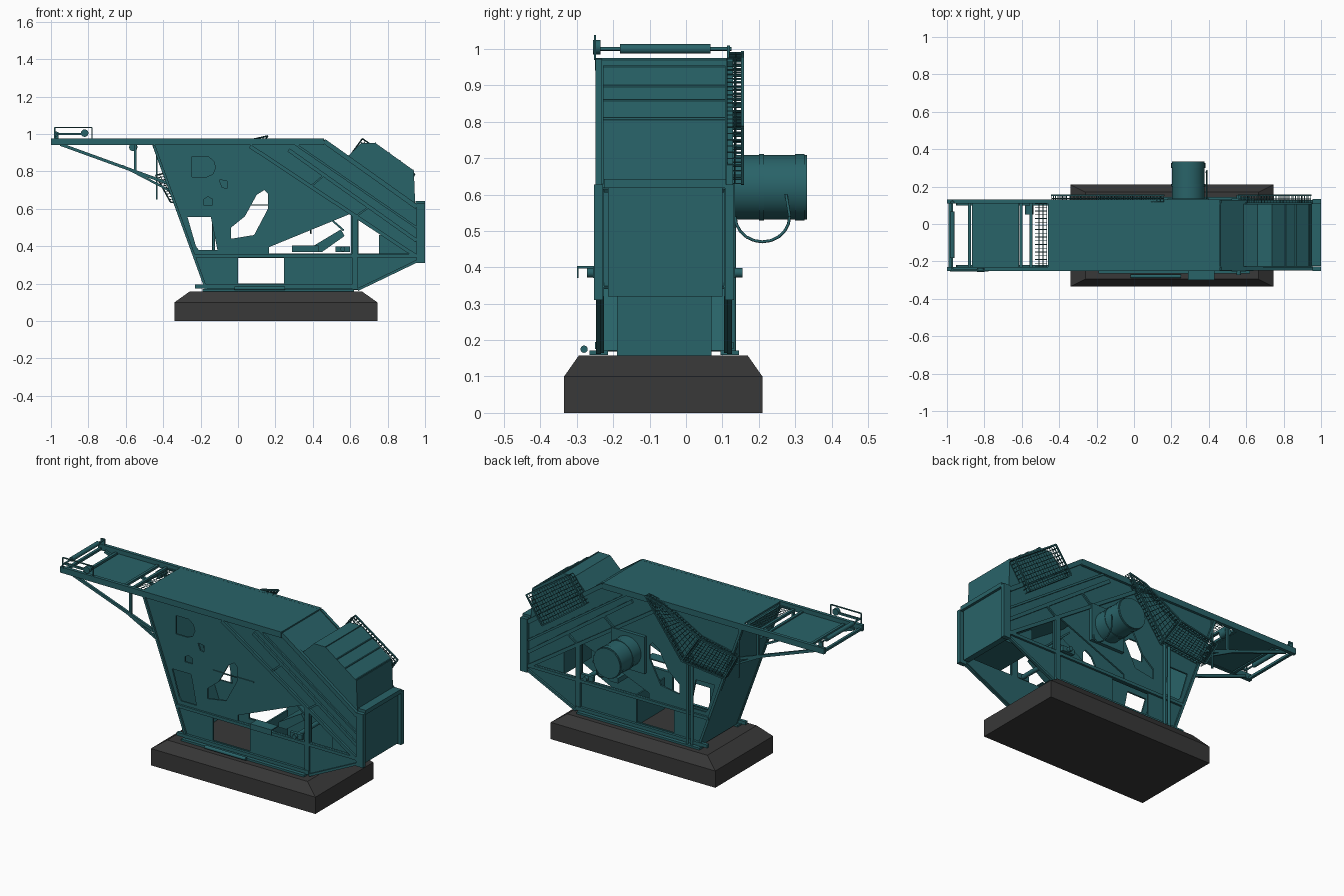
import bpy, bmesh, math
from mathutils import Vector

YC, HALF = -0.06, 0.18          # centre plane and half width of the machine body


def material(name, col):
    m = bpy.data.materials.new(name)
    m.diffuse_color = (*col, 1)
    return m


TEAL = material("teal_paint", (0.022, 0.125, 0.14))
DARK = material("dark_concrete", (0.04, 0.04, 0.04))


def add(name, mesh, mat=TEAL):
    ob = bpy.data.objects.new(name, mesh)
    bpy.context.collection.objects.link(ob)
    mesh.materials.clear()
    mesh.materials.append(mat)
    return ob


def box(name, x0, x1, y0, y1, z0, z1):
    bm = bmesh.new()
    bmesh.ops.create_cube(bm, size=1)
    for v in bm.verts:
        v.co = Vector(((x0 + x1) / 2 + v.co.x * (x1 - x0), (y0 + y1) / 2 + v.co.y * (y1 - y0),
                       (z0 + z1) / 2 + v.co.z * (z1 - z0)))
    me = bpy.data.meshes.new(name)
    bm.to_mesh(me)
    bm.free()
    return add(name, me)


def bar(name, p, q, w=0.015, h=0.015):
    """Rectangular bar from p to q."""
    p, q = Vector(p), Vector(q)
    ob = box(name, -(q - p).length / 2, (q - p).length / 2, -w / 2, w / 2, -h / 2, h / 2)
    ob.location = (p + q) / 2
    ob.rotation_euler = (q - p).to_track_quat('X', 'Z').to_euler()
    return ob


def rod(name, p, q, r, n=24):
    p, q = Vector(p), Vector(q)
    bm = bmesh.new()
    bmesh.ops.create_cone(bm, cap_ends=True, segments=n, radius1=r, radius2=r, depth=(q - p).length)
    for f in bm.faces:
        f.smooth = len(f.verts) == 4
    for e in bm.edges:
        e.smooth = not any(len(f.verts) > 4 for f in e.link_faces)
    me = bpy.data.meshes.new(name)
    bm.to_mesh(me)
    bm.free()
    ob = add(name, me)
    ob.location = (p + q) / 2
    ob.rotation_euler = (q - p).to_track_quat('Z', 'Y').to_euler()
    return ob


def prism(name, pts, y0, y1, holes=()):
    """Side profile (x, z) with optional holes, extruded along y."""
    cu = bpy.data.curves.new(name, 'CURVE')
    cu.dimensions, cu.fill_mode, cu.extrude = '2D', 'BOTH', (y1 - y0) / 2
    for loop in [pts, *holes]:
        sp = cu.splines.new('POLY')
        sp.points.add(len(loop) - 1)
        for pt, (x, z) in zip(sp.points, loop):
            pt.co = (x, z, 0, 1)
        sp.use_cyclic_u = True
    tmp = bpy.data.objects.new(name + "_tmp", cu)
    bpy.context.collection.objects.link(tmp)
    dg = bpy.context.evaluated_depsgraph_get()
    me = bpy.data.meshes.new_from_object(tmp.evaluated_get(dg))
    bpy.data.objects.remove(tmp)
    for poly in me.polygons:
        poly.use_smooth = False
    ob = add(name, me)
    ob.rotation_euler.x = math.pi / 2
    ob.location.y = (y0 + y1) / 2
    return ob


def mesh_panel(name, quad, cell=0.02, wire=0.004):
    """Woven wire panel spanning four corners."""
    a, b, c, d = map(Vector, quad)
    nu = max(1, round((b - a).length / cell))
    nv = max(1, round((d - a).length / cell))
    bm = bmesh.new()
    g = [[bm.verts.new(a.lerp(b, i / nu).lerp(d.lerp(c, i / nu), j / nv)) for j in range(nv + 1)]
         for i in range(nu + 1)]
    for i in range(nu):
        for j in range(nv):
            bm.faces.new((g[i][j], g[i + 1][j], g[i + 1][j + 1], g[i][j + 1]))
    me = bpy.data.meshes.new(name)
    bm.to_mesh(me)
    bm.free()
    mod = add(name, me).modifiers.new("wire", 'WIREFRAME')
    mod.thickness = wire


def guard(name, pts, y0, y1):
    """Wire guard box: outer face, side strips and rim bars."""
    mesh_panel(name + "_face", [(x, y1, z) for x, z in pts])
    for i, (p, q) in enumerate(zip(pts, pts[1:] + pts[:1])):
        mesh_panel(f"{name}_side_{i}", [(p[0], y0, p[1]), (q[0], y0, q[1]),
                                        (q[0], y1, q[1]), (p[0], y1, p[1])])
        bar(f"{name}_rim_{i}", (p[0], y1, p[1]), (q[0], y1, q[1]), 0.008, 0.008)


# chamfered foundation block
base = box("foundation", -0.34, 0.745, -0.335, 0.21, 0, 0.1)
base.data.materials[0] = DARK
bm = bmesh.new()
bm.from_mesh(base.data)
top = max(bm.faces, key=lambda f: f.calc_center_median().z)
top = bmesh.ops.extrude_face_region(bm, geom=[top])["geom"]
for v in [v for v in top if isinstance(v, bmesh.types.BMVert)]:
    v.co = ((-0.26 if v.co.x < 0 else 0.665), (-0.295 if v.co.y < 0 else 0.17), 0.157)
bmesh.ops.delete(bm, geom=[f for f in bm.faces if all(abs(v.co.z - 0.1) < 1e-4 for v in f.verts)], context='FACES')
bm.to_mesh(base.data)
bm.free()

# side plates with openings
outline = [(-0.46, 0.945), (-0.175, 0.165), (0.64, 0.165), (0.955, 0.32), (0.955, 0.61), (0.46, 0.97), (-0.46, 0.97)]
openings = [
    [(-0.27, 0.556), (-0.145, 0.556), (-0.11, 0.38), (-0.21, 0.38), (-0.225, 0.4)],
    [(-0.037, 0.44), (-0.037, 0.5), (0.037, 0.56), (0.1, 0.675), (0.14, 0.7), (0.16, 0.68), (0.16, 0.6), (0.086, 0.46)],
    [(0.0, 0.2), (0.245, 0.2), (0.245, 0.338), (0.0, 0.338)],
    [(0.165, 0.36), (0.605, 0.36), (0.605, 0.575), (0.165, 0.395)],
    [(0.645, 0.36), (0.645, 0.55), (0.925, 0.36)]]
front_only = [
    [(-0.245, 0.88), (-0.16, 0.88), (-0.13, 0.855), (-0.12, 0.82), (-0.135, 0.785), (-0.17, 0.77), (-0.245, 0.77)],
    [(-0.1, 0.755), (-0.06, 0.75), (-0.06, 0.71), (-0.085, 0.715)],
    [(-0.185, 0.62), (-0.135, 0.62), (-0.135, 0.65), (-0.16, 0.665), (-0.185, 0.65)]]
prism("front_side_plate", outline, -0.235, -0.225, openings + front_only)
prism("back_side_plate", outline, 0.105, 0.115, openings)

# roof, end wall and incline cover
box("roof", -0.46, 0.46, -0.235, 0.115, 0.965, 0.975)
bar("sloped_end_wall", (-0.45, YC, 0.945), (-0.17, YC, 0.17), 0.345, 0.01)
bar("incline_cover", (0.46, YC, 0.965), (0.95, YC, 0.61), 0.345, 0.012)
bar("incline_floor", (0.3, YC, 0.77), (0.95, YC, 0.345), 0.335, 0.01)

# feed hood and end box
prism("feed_hood", [(0.58, 0.875), (0.66, 0.952), (0.735, 0.952), (0.94, 0.805), (0.948, 0.61)], -0.228, 0.108)
for i, (x, z) in enumerate([(0.735, 0.952), (0.81, 0.898), (0.865, 0.858), (0.935, 0.808)]):
    bar(f"hood_seam_{i}", (x, -0.228, z), (x, 0.108, z), 0.006, 0.006)
box("end_box_panel", 0.95, 0.985, -0.215, 0.1, 0.32, 0.62)
box("end_box_lintel", 0.95, 1.0, -0.225, 0.11, 0.618, 0.643)
box("inner_feed_box", 0.755, 0.95, -0.19, 0.07, 0.33, 0.46)
box("lower_cross_panel", 0.27, 0.28, -0.19, 0.07, 0.157, 0.34)

# rails, ribs and braces repeated on both sides
for side, s in (("front", -1), ("back", 1)):
    y = YC + s * HALF

    def rib(name, a, b, w=0.014, h=0.018, yy=y):
        bar(f"{side}_{name}", (a[0], yy, a[1]), (b[0], yy, b[1]), w, h)

    rib("top_rail", (-1.0, 0.958), (0.46, 0.958), 0.02, 0.035)
    rib("top_incline", (0.46, 0.962), (0.955, 0.61), 0.018, 0.025)
    rib("upper_incline", (0.3, 0.95), (0.955, 0.5), 0.01, 0.012)
    rib("middle_incline", (0.27, 0.915), (0.955, 0.43), 0.012, 0.02)
    rib("lower_incline", (0.064, 0.935), (0.955, 0.345), 0.016, 0.02)
    rib("incline_rib_low", (0.39, 0.72), (0.46, 0.78), 0.01, 0.01)
    rib("incline_rib_high", (0.63, 0.56), (0.7, 0.61), 0.01, 0.01)
    rib("mid_rail", (-0.235, 0.35), (0.955, 0.35))
    rib("mid_post", (0.625, 0.17), (0.625, 0.57), 0.014, 0.03)
    rib("end_edge", (-0.45, 0.94), (-0.17, 0.17), 0.012, 0.014)
    rib("lower_edge", (0.64, 0.168), (0.96, 0.322), 0.014, 0.014)
    rib("sill", (-0.23, 0.185), (0.64, 0.185), 0.02, 0.02)
    rib("sill_foot", (-0.19, 0.165), (0.62, 0.165), 0.05, 0.012)
    rib("end_post", (0.978, 0.31), (0.978, 0.628), 0.025, 0.045)
    # conveyor braces
    yi = YC + s * 0.165
    rib("long_brace", (-0.95, 0.945), (-0.37, 0.735), 0.014, 0.016, yi)
    rib("short_brace", (-0.62, 0.83), (-0.37, 0.7), 0.012, 0.012, yi)
    rib("brace_post", (-0.55, 0.95), (-0.55, 0.79), 0.014, 0.014, yi)

# conveyor deck, rollers and small end frame
box("conveyor_deck", -0.865, -0.615, -0.232, 0.112, 0.943, 0.95)
for i, x in enumerate((-0.985, -0.88, -0.605, -0.55)):
    box(f"conveyor_cross_member_{i}", x - 0.008, x + 0.008, -0.235, 0.115, 0.942, 0.956)
mesh_panel("walkway_mesh", [(-0.53, -0.23, 0.952), (-0.465, -0.23, 0.952), (-0.465, 0.11, 0.952), (-0.53, 0.11, 0.952)])
rod("end_roller", (-0.972, -0.182, 1.0), (-0.972, 0.068, 1.0), 0.013)
rod("end_roller_shaft", (-0.972, -0.255, 1.0), (-0.972, 0.125, 1.0), 0.005, 12)
box("roller_bracket_back", -0.985, -0.96, 0.113, 0.121, 0.97, 1.01)
bar("roller_link", (-0.97, -0.245, 1.0), (-0.82, -0.245, 1.0), 0.01, 0.012)
rod("tension_wheel", (-0.82, -0.256, 1.005), (-0.82, -0.235, 1.005), 0.02)
for i, (a, b) in enumerate([((-0.98, 0.97), (-0.98, 1.035)), ((-0.98, 1.035), (-0.78, 1.035)), ((-0.78, 1.035), (-0.78, 0.97))]):
    bar(f"end_frame_{i}", (a[0], -0.25, a[1]), (b[0], -0.25, b[1]), 0.006, 0.006)
rod("idler", (-0.56, 0.05, 0.93), (-0.56, 0.1, 0.93), 0.022)

# wire guards on the back
guard("belt_guard", [(0.05, 0.965), (0.16, 0.99), (-0.08, 0.665), (-0.19, 0.83)], 0.118, 0.155)
guard("lower_belt_guard", [(-0.19, 0.83), (-0.08, 0.665), (-0.35, 0.63), (-0.43, 0.65), ][:2] + [(-0.36, 0.635), (-0.44, 0.78)], 0.118, 0.155)
guard("hood_guard", [(0.665, 0.975), (0.945, 0.785), (0.84, 0.63), (0.56, 0.83)], 0.112, 0.155)
for x in (-0.13, -0.1):
    rod("back_pipe", (x, 0.13, 0.17), (x, 0.13, 0.7), 0.008, 12)
bar("guard_stay", (-0.435, 0.12, 0.65), (-0.435, 0.12, 0.945), 0.008, 0.008)

# drive motor with cable
box("motor_mount", 0.18, 0.4, 0.113, 0.135, 0.51, 0.73)
rod("motor", (0.29, 0.13, 0.62), (0.29, 0.333, 0.62), 0.088, 32)
rod("motor_band", (0.29, 0.2, 0.62), (0.29, 0.215, 0.62), 0.091, 32)
rod("motor_cap", (0.29, 0.3, 0.62), (0.29, 0.325, 0.62), 0.091, 32)
cable = [(0.39, 0.21 - 0.075 * math.cos(t * math.pi / 10), 0.54 - 0.07 * math.sin(t * math.pi / 10)) for t in range(11)]
for i, (p, q) in enumerate(zip(cable, cable[1:] + [(0.385, 0.275, 0.6)])):
    rod(f"motor_cable_{i}", p, q, 0.004, 8)

# inner chute, cross shaft and front fittings
prism("inner_chute", [(0.4, 0.37), (0.45, 0.37), (0.57, 0.455), (0.55, 0.49), (0.4, 0.4)], -0.19, 0.07)
bar("chute_flap", (0.49, YC, 0.55), (0.565, YC, 0.485), 0.24, 0.01)
rod("cross_shaft", (0.56, -0.272, 0.385), (0.56, 0.155, 0.385), 0.013)
box("shaft_bearing_front", 0.52, 0.6, -0.255, -0.235, 0.37, 0.4)
box("shaft_bearing_back", 0.52, 0.6, 0.115, 0.135, 0.37, 0.4)
box("step_top", 0.29, 0.43, -0.3, -0.235, 0.397, 0.403)
box("step_lip", 0.29, 0.43, -0.3, -0.295, 0.37, 0.403)
rod("front_pipe", (-0.02, -0.28, 0.175), (0.25, -0.28, 0.175), 0.01, 16)
bar("plate_seam", (0.0, -0.237, 0.62), (0.27, -0.237, 0.62), 0.006, 0.006)
